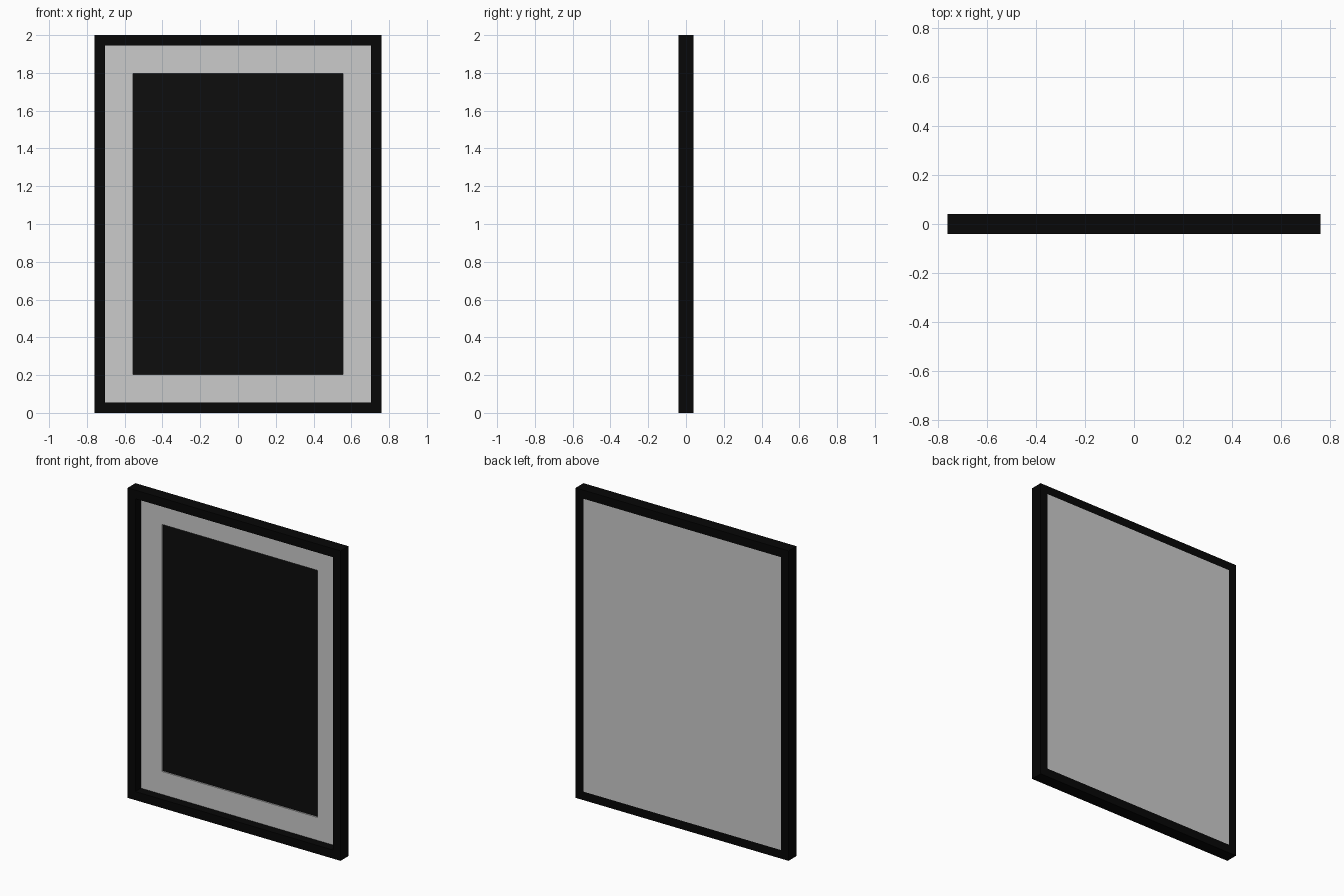
import bpy, bmesh

if "Cube" in bpy.data.objects:
    bpy.data.objects.remove(bpy.data.objects["Cube"])

MID_Z = 1.0


def material(name, v):
    m = bpy.data.materials.new(name)
    m.diffuse_color = (v, v, v, 1)
    m.use_nodes = True
    m.node_tree.nodes["Principled BSDF"].inputs["Base Color"].default_value = m.diffuse_color
    return m


def finish(name, bm, mat=None):
    bmesh.ops.recalc_face_normals(bm, faces=bm.faces)
    me = bpy.data.meshes.new(name)
    bm.to_mesh(me)
    bm.free()
    ob = bpy.data.objects.new(name, me)
    bpy.context.collection.objects.link(ob)
    if mat:
        me.materials.append(mat)
    return ob


def ring(name, outer, inner, y0, y1, mat=None):
    """Rectangular mitred ring; outer and inner are (half width, half height)."""
    bm = bmesh.new()
    section = [(outer, y0), (outer, y1), (inner, y1), (inner, y0)]
    loops = []
    for sx, sz in ((-1, -1), (1, -1), (1, 1), (-1, 1)):
        loops.append([bm.verts.new((sx * w, y, MID_Z + sz * h))
                      for (w, h), y in section])
    for i in range(4):
        a, b = loops[i], loops[(i + 1) % 4]
        for j in range(4):
            k = (j + 1) % 4
            bm.faces.new((a[j], b[j], b[k], a[k]))
    return finish(name, bm, mat)


def panel(name, size, y0, y1, mat=None):
    bm = bmesh.new()
    bmesh.ops.create_cube(bm, size=1)
    for v in bm.verts:
        v.co.x *= size[0] * 2
        v.co.y = y0 if v.co.y < 0 else y1
        v.co.z = MID_Z + v.co.z * size[1] * 2
    return finish(name, bm, mat)


black = material("frame_black", 0.002)
dark = material("picture_black", 0.004)

opening = (0.705, 0.945)
window = (0.556, 0.797)

# Outer moulding
ring("frame", (0.76, 1.0), opening, -0.04, 0.04, black)
# Grey mat border, recessed in the frame
ring("mat_border", opening, window, 0.018, 0.028)
# Dark picture seen through the mat window
panel("picture", window, 0.027, 0.03, dark)
# Backing board, flush with the rear of the frame
panel("backing_board", opening, 0.029, 0.04)
